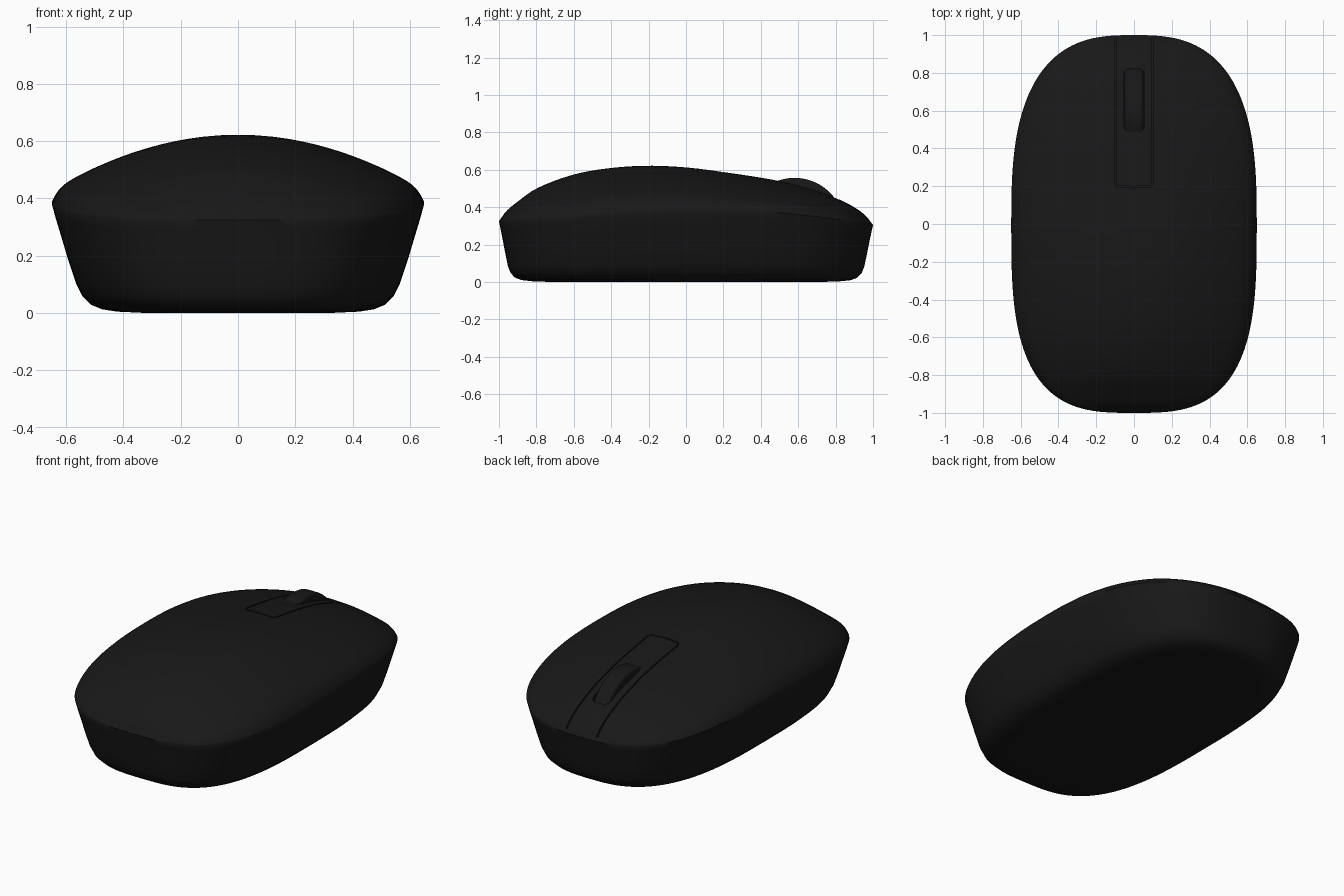
import bpy, bmesh, math
from mathutils import Vector

if "Cube" in bpy.data.objects:
    bpy.data.objects.remove(bpy.data.objects["Cube"])

HALF_W = 0.65
SPINE = [(-1, .325), (-.96, .38), (-.9, .43), (-.8, .5), (-.6, .575), (-.4, .61), (-.2, .622), (0, .613),
         (.2, .588), (.5, .54), (.7, .487), (.8, .45), (.9, .4), (.96, .355), (1, .305)]
RIM = [(-1, .325), (-.5, .36), (0, .385), (.3, .385), (.7, .35), (1, .305)]
# side wall and underside: x scale, y scale, height as a fraction of the rim
WALL = [(.985, .993, .9), (.955, .982, .73), (.915, .968, .5), (.87, .953, .27), (.835, .938, .15),
        (.79, .915, .075), (.73, .88, .033), (.65, .82, .012), (.5, .7, 0)]
SEGS = 144


def interp(table, y):
    y = max(-1, min(1, y))
    def slope(i):
        a, b = max(i - 1, 0), min(i + 1, len(table) - 1)
        return (table[b][1] - table[a][1]) / (table[b][0] - table[a][0])
    for i in range(len(table) - 1):
        (y0, z0), (y1, z1) = table[i], table[i + 1]
        if y <= y1:
            d = y1 - y0
            t = (y - y0) / d
            return ((2*t**3 - 3*t*t + 1) * z0 + (t**3 - 2*t*t + t) * d * slope(i)
                    + (3*t*t - 2*t**3) * z1 + (t**3 - t*t) * d * slope(i + 1))
    return table[-1][1]


def power(y):
    return 2.8 if y > 0 else 3.1


def top_z(x, y):
    n = power(y)
    half = HALF_W * max(1e-6, 1 - min(1, abs(y)) ** n) ** (1 / n)
    u = min(1, abs(x) / half)
    rim = interp(RIM, y)
    return rim + (interp(SPINE, y) - rim) * (1 - .8 * u**2 - .2 * u**30)


def outline(i):
    a = 2 * math.pi * i / SEGS
    c, s = math.cos(a), math.sin(a)
    e = 2 / power(s)
    return (HALF_W * math.copysign(abs(c) ** e, c), math.copysign(abs(s) ** e, s))


plastic = bpy.data.materials.new("black_plastic")
plastic.diffuse_color = (.009, .009, .009, 1)
plastic.use_nodes = True
plastic.node_tree.nodes["Principled BSDF"].inputs["Base Color"].default_value = plastic.diffuse_color


def finish(bm, name):
    bmesh.ops.recalc_face_normals(bm, faces=bm.faces)
    me = bpy.data.meshes.new(name)
    bm.to_mesh(me)
    bm.free()
    ob = bpy.data.objects.new(name, me)
    bpy.context.collection.objects.link(ob)
    me.materials.append(plastic)
    return ob


def smooth(ob, angle):
    bpy.ops.object.select_all(action='DESELECT')
    ob.select_set(True)
    bpy.context.view_layer.objects.active = ob
    bpy.ops.object.shade_smooth_by_angle(angle=math.radians(angle))


# Body: domed top rings, then the tapered wall and flat base
bm = bmesh.new()
pts = [outline(i) for i in range(SEGS)]
rings = []
for k in range(1, 27):
    s = math.sin(math.pi / 2 * k / 26)
    rings.append([bm.verts.new((x*s, y*s, top_z(x*s, y*s))) for x, y in pts])
for sx, sy, f in WALL:
    rings.append([bm.verts.new((x*sx, y*sy, interp(RIM, y) * f)) for x, y in pts])
crown = bm.verts.new((0, 0, top_z(0, 0)))
for i in range(SEGS):
    j = (i + 1) % SEGS
    bm.faces.new((crown, rings[0][i], rings[0][j]))
    for a, b in zip(rings, rings[1:]):
        bm.faces.new((a[i], b[i], b[j], a[j]))
bm.faces.new(rings[-1])
body = finish(bm, "mouse_body")

# Button seam: thin U-shaped cutter following the top surface
path = [(-.1, .985 - .04*i) for i in range(20)] + [(-.09, .2), (0, .195), (.09, .2)]
path += [(.1, .225 + .04*i) for i in range(20)]
bm = bmesh.new()
loops = []
for i, (x, y) in enumerate(path):
    a, b = Vector(path[max(i-1, 0)]), Vector(path[min(i+1, len(path)-1)])
    t = (b - a).normalized() * .004
    z = top_z(x, y)
    loops.append([bm.verts.new((x - t.y*s, y + t.x*s, z + h))
                  for s, h in ((-1, -.015), (1, -.015), (1, .04), (-1, .04))])
for a, b in zip(loops, loops[1:]):
    for i in range(4):
        j = (i + 1) % 4
        bm.faces.new((a[i], a[j], b[j], b[i]))
bm.faces.new(loops[0])
bm.faces.new(loops[-1])
seam = finish(bm, "seam_cutter")

# Wheel slot: rounded box cutter
bm = bmesh.new()
bmesh.ops.create_cube(bm, size=1)
bmesh.ops.scale(bm, vec=(.112, .33, .3), verts=bm.verts)
bmesh.ops.translate(bm, vec=(0, .657, .54), verts=bm.verts)
upright = [e for e in bm.edges if abs(e.verts[0].co.z - e.verts[1].co.z) > .1]
bmesh.ops.bevel(bm, geom=upright, offset=.03, segments=5, profile=.5, affect='EDGES')
slot = finish(bm, "slot_cutter")

for cutter in (seam, slot):
    mod = body.modifiers.new(cutter.name, 'BOOLEAN')
    mod.operation = 'DIFFERENCE'
    mod.solver = 'EXACT'
    mod.object = cutter
    bpy.context.view_layer.objects.active = body
    bpy.ops.object.modifier_apply(modifier=mod.name)
    bpy.data.objects.remove(cutter, do_unlink=True)
smooth(body, 40)

# Scroll wheel
bpy.ops.mesh.primitive_cylinder_add(vertices=96, radius=.268, depth=.1, location=(0, .58, .289),
                                    rotation=(0, math.pi / 2, 0))
wheel = bpy.context.object
wheel.name = "scroll_wheel"
wheel.data.materials.append(plastic)
bev = wheel.modifiers.new("rounded_edge", 'BEVEL')
bev.width, bev.segments = .018, 4
smooth(wheel, 40)
